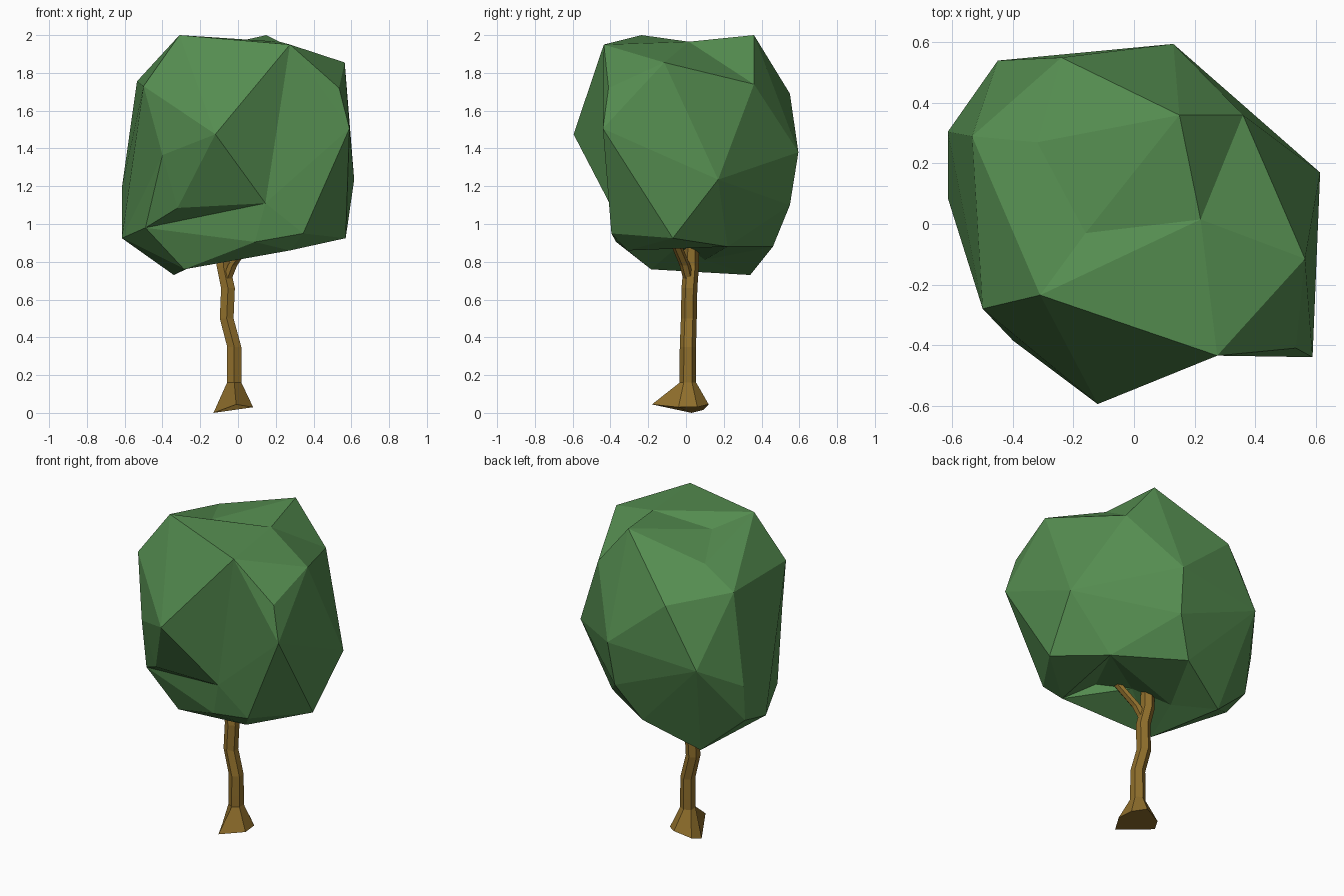
import bpy, bmesh, math
from mathutils import Vector

if "Cube" in bpy.data.objects:
    bpy.data.objects.remove(bpy.data.objects["Cube"])


def material(name, rgb):
    m = bpy.data.materials.new(name)
    m.diffuse_color = (*rgb, 1)
    m.use_nodes = True
    m.node_tree.nodes["Principled BSDF"].inputs["Base Color"].default_value = m.diffuse_color
    return m


def finish(name, bm, mat):
    bmesh.ops.recalc_face_normals(bm, faces=bm.faces)
    mesh = bpy.data.meshes.new(name)
    bm.to_mesh(mesh)
    bm.free()
    mesh.materials.append(mat)
    ob = bpy.data.objects.new(name, mesh)
    bpy.context.collection.objects.link(ob)
    return ob


def ring(x, y, z, r, sides=6):
    angles = [2 * math.pi * (i + 0.5) / sides for i in range(sides)]
    return [(x + r * math.cos(a), y + r * math.sin(a), z) for a in angles]


def loft(name, rings, mat):
    bm = bmesh.new()
    loops = [[bm.verts.new(p) for p in r] for r in rings]
    n = len(loops[0])
    for a, b in zip(loops, loops[1:]):
        for i in range(n):
            j = (i + 1) % n
            bm.faces.new((a[i], a[j], b[j], b[i]))
    bm.faces.new(loops[0])
    bm.faces.new(loops[-1])
    return finish(name, bm, mat)


green = material("leaf green", (0.09, 0.265, 0.08))
brown = material("bark brown", (0.28, 0.16, 0.025))

# Trunk: uneven flared root ring, then a wandering six-sided stem
roots = [(0.07, 0.06, 0.03), (0.0, 0.12, 0.045), (-0.10, 0.09, 0.015),
         (-0.13, 0.03, 0.0), (-0.01, -0.18, 0.045), (0.08, -0.04, 0.03)]
stem = [(-0.02, 0.01, 0.16, 0.044), (-0.02, 0.01, 0.23, 0.044),
        (-0.02, 0.01, 0.35, 0.043), (-0.06, 0.015, 0.50, 0.042),
        (-0.053, 0.018, 0.66, 0.042), (-0.078, 0.028, 0.78, 0.041),
        (-0.075, 0.03, 0.92, 0.038)]
loft("trunk", [roots] + [ring(*s) for s in stem], brown)

# Branch forking off below the crown
fork = [(-0.06, 0.015, 0.70, 0.027), (-0.03, -0.005, 0.78, 0.029),
        (0.06, -0.06, 0.91, 0.028)]
loft("branch", [ring(*s) for s in fork], brown)

# Crown corners, in bands from the top down; some are named for reuse below
D, E, G, K = (0.15, 0.36, 2.0), (0.36, 0.36, 1.74), (0.565, -0.115, 1.855), (0.22, 0.015, 1.965)
J, H = (0.275, -0.435, 1.95), (0.59, -0.44, 1.505)
R, T, U = (-0.12, -0.595, 1.475), (0.145, -0.405, 1.11), (-0.32, -0.36, 1.085)
V, W = (-0.49, -0.21, 0.98), (0.09, -0.37, 0.905)
top = [D, K, J, G, (-0.31, -0.235, 2.0), (-0.16, -0.03, 1.93), (-0.32, 0.27, 1.87)]
upper = [E, (0.535, -0.41, 1.72), (-0.5, -0.28, 1.73),
         (-0.535, 0.29, 1.755), (-0.24, 0.55, 1.69)]
middle = [H, R, (-0.4, -0.385, 1.365), (0.13, 0.595, 1.38),
          (-0.45, 0.54, 1.33), (0.615, 0.17, 1.235), (-0.615, 0.305, 1.19)]
lower = [T, U, V, (0.11, 0.55, 1.10), (-0.60, 0.27, 0.96)]
rim = [W, (0.345, -0.395, 0.95), (0.57, -0.07, 0.925), (-0.615, 0.085, 0.925),
       (0.36, 0.22, 0.88), (-0.02, 0.46, 0.88), (0.275, -0.31, 0.86),
       (-0.285, -0.185, 0.76), (-0.34, 0.34, 0.73)]
hollow = [(0.15, -0.16, 0.935), (0.0, -0.02, 0.90), (-0.19, 0.10, 0.81)]

# Crown: skin the corners as a rounded ball
centre = Vector((0, 0, 1.35))
bm = bmesh.new()
place, vert = {}, {}
for p in top + upper + middle + lower + rim + hollow:
    d = Vector(p) - centre
    v = bm.verts.new(d.normalized() * d.length ** 0.25)
    place[v], vert[p] = Vector(p), v
bmesh.ops.convex_hull(bm, input=list(bm.verts))


def link(p, q):
    """Turn the edge that separates two corners so that it joins them."""
    a, b = vert[p], vert[q]
    if any(e.other_vert(a) is b for e in a.link_edges):
        return
    for e in bm.edges:
        if len(e.link_faces) == 2:
            far = [v for f in e.link_faces for v in f.verts if v not in e.verts]
            if a in far and b in far:
                bmesh.utils.edge_rotate(e, True)
                return


# Creases of the crown: top dent, front ridge and front overhang
for p, q in ((G, E), (K, E), (J, H), (J, T), (V, W), (V, T)):
    link(p, q)
for v in bm.verts:
    v.co = place[v]
finish("crown", bm, green)
